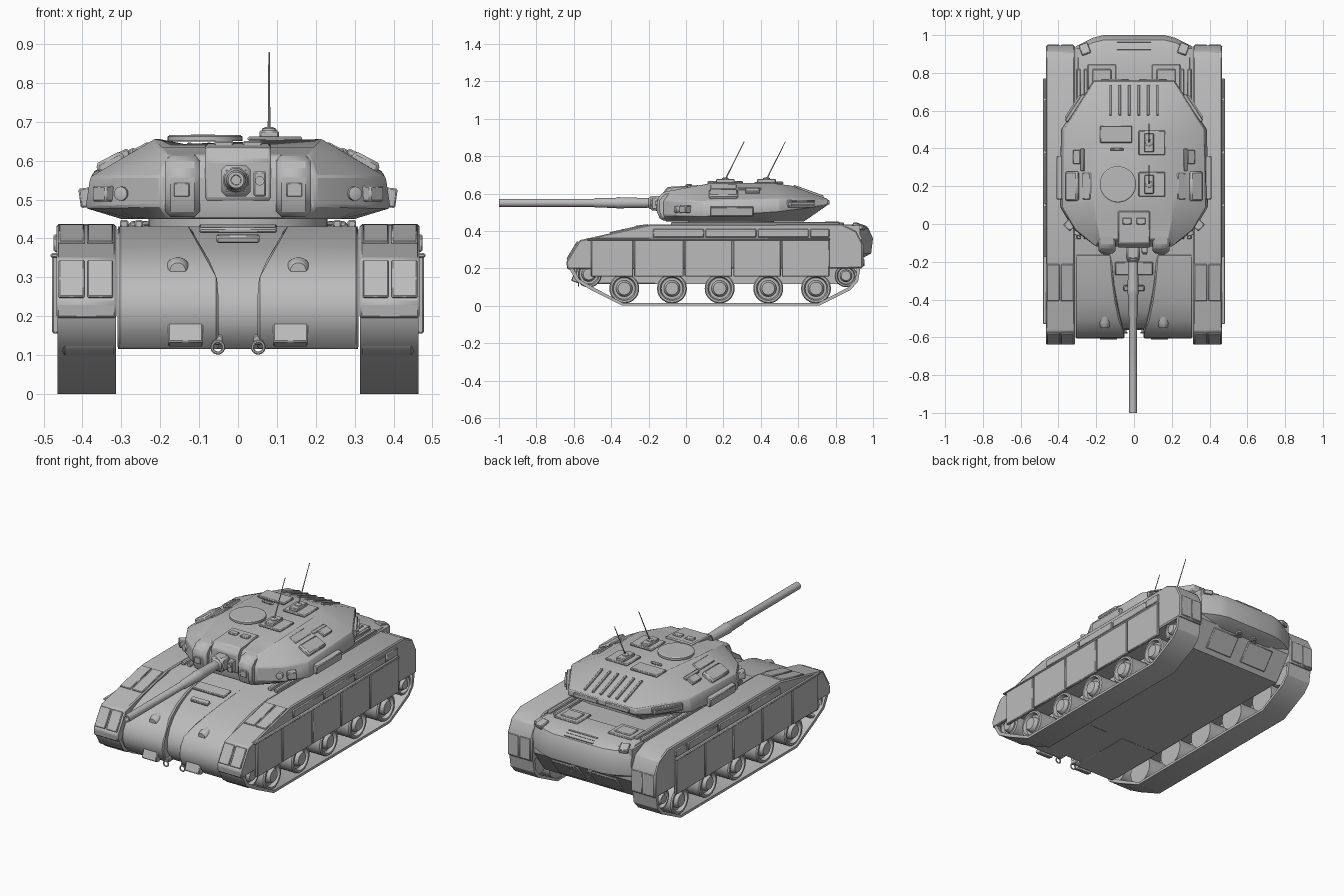
import bpy, bmesh, math
from mathutils import Vector, Matrix, Euler

cube = bpy.data.objects.get("Cube")
if cube:
    bpy.data.objects.remove(cube, do_unlink=True)

GREY = (0.5, 0.5, 0.5, 1)
mat = bpy.data.materials.new("armour_grey")
mat.use_nodes = True
mat.diffuse_color = GREY
mat.node_tree.nodes["Principled BSDF"].inputs["Base Color"].default_value = GREY


def finish(name, bm, mirror=False, bevel=0):
    bmesh.ops.recalc_face_normals(bm, faces=bm.faces)
    me = bpy.data.meshes.new(name)
    bm.to_mesh(me)
    bm.free()
    me.materials.append(mat)
    for p in me.polygons:
        p.use_smooth = True
    me.set_sharp_from_angle(angle=math.radians(32))
    ob = bpy.data.objects.new(name, me)
    bpy.context.collection.objects.link(ob)
    if bevel:
        mod = ob.modifiers.new("bevel", 'BEVEL')
        mod.width, mod.segments, mod.limit_method = bevel, 1, 'ANGLE'
    if mirror:
        ob.modifiers.new("mirror", 'MIRROR').use_mirror_merge = False
    return ob


def box(name, loc, size, rot=(0, 0, 0), mirror=False, bevel=0.004):
    bm = bmesh.new()
    turn = Euler([math.radians(a) for a in rot]).to_matrix().to_4x4()
    bmesh.ops.create_cube(bm, size=1, matrix=Matrix.Translation(loc) @ turn @ Matrix.Diagonal((*size, 1)))
    return finish(name, bm, mirror, bevel)


def bridge(bm, a, b):
    for i in range(len(a)):
        j = (i + 1) % len(a)
        bm.faces.new((a[i], a[j], b[j], b[i]))


def extrude(name, profile, x0, x1, mirror=False, bevel=0):
    """Side profile (y, z) pulled from x0 to x1; x0 may depend on z."""
    bm = bmesh.new()
    a = [bm.verts.new((x0(z) if callable(x0) else x0, y, z)) for y, z in profile]
    b = [bm.verts.new((x1, y, z)) for y, z in profile]
    bridge(bm, a, b)
    bm.faces.new(a)
    bm.faces.new(b)
    return finish(name, bm, mirror, bevel)


def loft(name, rings, bevel=0):
    """Half outlines (x, y, z), mirrored to closed rings and bridged."""
    bm = bmesh.new()
    loops = []
    for r in rings:
        full = list(r) + [(-x, y, z) for x, y, z in reversed(r)]
        loops.append([bm.verts.new(v) for v in full])
    for a, b in zip(loops, loops[1:]):
        bridge(bm, a, b)
    bm.faces.new(loops[0])
    bm.faces.new(loops[-1])
    return finish(name, bm, False, bevel)


def lathe(name, origin, axis, steps, seg=24, mirror=False):
    """Turned part: steps are (distance along axis, radius)."""
    bm = bmesh.new()
    turn = Vector(axis).to_track_quat('Z', 'Y')
    loops = []
    for d, r in steps:
        angles = [2 * math.pi * i / seg for i in range(seg)]
        loops.append([bm.verts.new(Vector(origin) + turn @ Vector((r * math.cos(t), r * math.sin(t), d)))
                      for t in angles])
    for a, b in zip(loops, loops[1:]):
        bridge(bm, a, b)
    bm.faces.new(loops[0])
    bm.faces.new(loops[-1])
    return finish(name, bm, mirror)


def ring(name, loc, radius, tube, rot, mirror=False):
    bm = bmesh.new()
    turn = Euler(rot).to_matrix()
    n, m = 16, 6
    loops = []
    for i in range(n):
        t = 2 * math.pi * i / n
        loops.append([bm.verts.new(Vector(loc) + turn @ Vector((
            (radius + tube * math.cos(s)) * math.cos(t), (radius + tube * math.cos(s)) * math.sin(t),
            tube * math.sin(s)))) for s in (2 * math.pi * k / m for k in range(m))])
    for i in range(n):
        bridge(bm, loops[i], loops[(i + 1) % n])
    return finish(name, bm, mirror)


# Hull core and the two rounded nose castings beside the centre channel
nose = [(-.55, .115), (-.585, .15), (-.605, .2), (-.6, .25), (-.57, .3), (-.51, .345), (-.42, .38), (-.3, .41)]
core = [(y + .045, z - .006) for y, z in nose]
core[0] = (core[0][0], .116)
extrude("hull_core", core + [(-.16, .43), (.93, .43), (.93, .25), (.83, .116)], -.309, .309)
extrude("nose_casting", nose + [(-.16, .43), (-.16, .115)],
        lambda z: .05 if z < .3 else .05 + (z - .3) * .55, .31, True, .006)
plan = [(.31, .75), (.31, .93), (.22, .975), (.16, .99)]
loft("hull_rear", [[(x, y - .07 * (y > .9), .24) for x, y in plan],
                   [(x, y, .28) for x, y in plan],
                   [(x, y + .01 * (y > .9), .36) for x, y in plan],
                   [(x * .99, y - .015 * (y > .9), .415) for x, y in plan],
                   [(x * .95, y - .05 * (y > .9), .435) for x, y in plan]])
box("front_slot", (0, -.34, .4), (.11, .03, .018), (15, 0, 0))
box("driver_hatch", (0, -.235, .425), (.2, .07, .014), (8, 0, 0))
lathe("headlamp", (.155, -.42, .325), (0, -1, -.06), [(0, .032), (.1, .032), (.125, .024), (.13, .02), (.13, 0.001)],
      mirror=True)
box("nose_bracket", (.135, -.585, .155), (.09, .04, .06), (-20, 0, 0), True)
for y in (-.575, .95):
    z = .12 if y < 0 else .23
    ring("tow_ring", (.052, y, z), .015, .004, (math.pi / 2, 0, 0), True)
    box("tow_bracket", (.052, y - .02 * math.copysign(1, y), z + .02), (.025, .04, .025), mirror=True)
box("rear_lower_panel", (.12, .885, .185), (.17, .012, .12), (-37, 0, 0), True)
box("rear_lamp", (.26, .925, .425), (.05, .06, .025), (-18, 0, -20), True)
box("rear_hatch_frame", (.17, .78, .438), (.15, .13, .012), mirror=True)
box("rear_hatch_lid", (.17, .78, .445), (.1, .08, .01), mirror=True)
for i in range(3):
    box("rear_slat", (0, .925 + i * .02, .434 - i * .007), (.18, .008, .012), (-20, 0, 0), bevel=0)
for i in range(2):
    box("deck_rail", (.255 + i * .038, .37, .437), (.022, .9, .02), mirror=True)
lathe("turret_ring", (0, .24, .42), (0, 0, 1), [(0, .23), (.04, .23)], 40)

# Fenders, skirts and mudguards
fender = [(-.635, .195), (-.64, .235), (-.57, .35), (-.46, .375), (-.19, .435), (.83, .437), (.91, .4),
          (.945, .33), (.945, .2)]
extrude("fender", fender, .313, .467, True, .006)
skirt_edges = [-.51, -.28, -.01, .25, .51, .77]
for a, b in zip(skirt_edges, skirt_edges[1:]):
    box("skirt_panel", (.469, (a + b) / 2, .255), (.018, b - a - .006, .2), mirror=True)
box("skirt_top_rail", (.472, .12, .356), (.02, 1.3, .012), mirror=True)
strip_edges = [-.18, .1, .38, .66, .77]
for a, b in zip(strip_edges, strip_edges[1:]):
    box("stowage_strip", (.465, (a + b) / 2, .388), (.02, b - a - .008, .045), mirror=True)
for x in (.354, .428):
    box("guard_plate_lower", (x, -.606, .295), (.066, .012, .11), (-31, 0, 0), True, .003)
    box("guard_plate_upper", (x, -.31, .409), (.066, .2, .012), (12.5, 0, 0), True, .003)
    box("guard_plate_rear", (x, .945, .27), (.066, .008, .12), mirror=True, bevel=.002)

# Track band and wheels
outer = [(-.63, .24), (-.62, .19), (-.585, .13), (-.5, .08), (-.34, 0), (.71, 0), (.88, .085), (.92, .13), (.94, .25)]
inner = [(-.61, .24), (-.6, .195), (-.57, .142), (-.49, .096), (-.335, .014), (.705, .014), (.87, .1), (.905, .14),
         (.92, .25)]
extrude("track", outer + inner[::-1], .314, .464, True)


def wheel(name, y, z, r):
    lathe(name, (.32, y, z), (1, 0, 0), [(0, r * .4), (0, r), (.125, r), (.132, r * .93), (.132, r * .8),
          (.112, r * .72), (.112, r * .55), (.13, r * .5), (.138, r * .42), (.138, .001)], 28, True)


for y in (-.33, -.075, .18, .44, .695):
    wheel("road_wheel", y, .092, .08)
wheel("front_idler", -.52, .168, .07)
wheel("rear_sprocket", .855, .16, .06)

# Turret shell
loft("turret_shell", [
    [(.18, -.11, .45), (.26, -.02, .45), (.3, .12, .45), (.28, .42, .45), (.17, .63, .45)],
    [(.2, -.12, .485), (.32, -.03, .48), (.392, .09, .478), (.388, .5, .505), (.215, .76, .54)],
    [(.2, -.12, .56), (.31, -.03, .56), (.38, .09, .558), (.372, .5, .572), (.213, .76, .57)],
    [(.185, -.08, .615), (.2, .02, .635), (.215, .12, .655), (.2, .46, .655), (.14, .56, .643)]], .005)
extrude("turret_cheek", [(-.135, .455), (-.155, .5), (-.155, .57), (-.12, .61), (.02, .63), (.02, .455)],
        .098, .188, True, .014)
box("cheek_plate", (.145, -.157, .525), (.04, .008, .035), mirror=True, bevel=.002)
box("side_lamp_box", (.342, -.005, .515), (.05, .045, .04), (0, 0, 45), True)
lathe("side_lamp", (.295, -.04, .515), (.4, -1, 0), [(0, .018), (.02, .018), (.022, .012), (.022, .001)], 16, True)
box("side_upper_box", (.327, .2, .594), (.075, .155, .032), (0, 28, 0), True, .008)
box("side_small_box", (.3, .355, .612), (.045, .075, .022), (0, 28, 0), True)
box("side_step", (.272, .34, .623), (.02, .12, .016), (0, 28, 0), True)
box("side_belt_box", (.39, .245, .505), (.035, .23, .05), (0, 8, 0), True)
box("side_roof_panel", (.25, .2, .632), (.05, .14, .012), (0, 28, 0), True)
box("rear_side_grille", (.312, .615, .545), (.02, .17, .04), (0, 0, 33), True)
for i in range(2):
    box("grille_bar", (.322, .62, .537 + i * .016), (.016, .14, .006), (0, 0, 33), True, 0)
for i in range(6):
    box("rear_slope_rib", ((i - 2.5) * .05, .655, .611), (.012, .17, .014), (-20, 0, 0), bevel=.002)
box("bustle_box", (.1, .755, .553), (.15, .025, .026), mirror=True)

# Gun, mantlet and sight
extrude("mantlet", [(-.1, .485), (-.125, .5), (-.125, .6), (-.1, .635), (.07, .645), (.07, .485)], -.085, .085,
        bevel=.006)
box("mantlet_block", (-.005, -.15, .548), (.075, .08, .08), bevel=.012)
box("gun_sight", (.056, -.135, .54), (.032, .04, .065))
lathe("sight_lens", (.056, -.15, .548), (0, -1, 0), [(0, .012), (.012, .012), (.012, .001)], 16)
for x in (-.037, .037):
    box("mantlet_lid", (x, .015, .643), (.05, .035, .014))
lathe("gun_barrel", (-.005, -.15, .55), (0, -1, 0),
      [(0, .034), (.04, .034), (.05, .026), (.19, .029), (.215, .031), (.225, .027), (.335, .025), (.345, .021),
       (.85, .021), (.85, .013), (.8, .012), (.8, .001)], 24)

# Roof fittings
lathe("commander_hatch", (-.085, .21, .65), (0, 0, 1), [(0, .096), (.012, .096), (.016, .09), (.016, .001)], 40)
box("loader_hatch", (-.095, .475, .656), (.17, .09, .014))
box("hatch_handle", (-.09, .395, .66), (.07, .014, .014))
for y in (.21, .43):
    box("antenna_plate", (.095, y, .656), (.14, .13, .012))
    box("antenna_block", (.08, y, .668), (.05, .1, .02))
    lathe("antenna_socket", (.08, y, .67), (0, 0, 1), [(0, .02), (.012, .018), (.016, .01), (.016, .001)], 16)
    lathe("antenna", (.08, y, .675), (0, .1, .2), [(0, .004), (.06, .003), (.227, .002)], 8)
